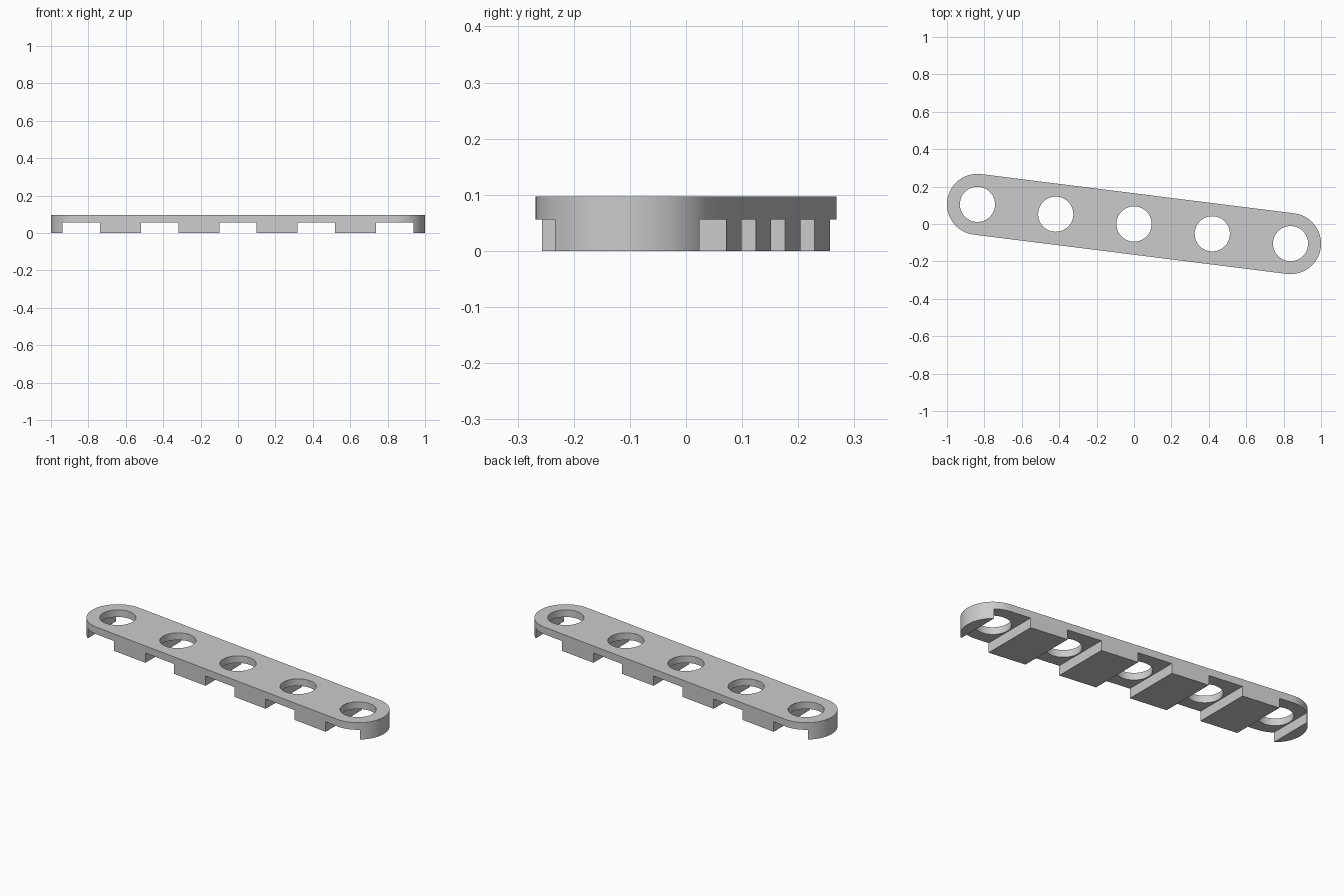
import bpy, bmesh
from math import atan2, cos, sin, pi
from mathutils import Matrix, Vector

cube = bpy.data.objects.get("Cube")
if cube:
    bpy.data.objects.remove(cube, do_unlink=True)

END = Vector((0.837, -0.105))   # centre of the right-hand rounded end
RADIUS, HEIGHT = 0.163, 0.097
HOLE_RADIUS = 0.094
SLOT_WIDTH, SLOT_HEIGHT = 0.2, 0.056
SEGMENTS = 48

grey = bpy.data.materials.new("plain grey")
grey.use_nodes = True
colour = (0.6, 0.6, 0.6, 1)
grey.diffuse_color = colour
grey.node_tree.nodes["Principled BSDF"].inputs["Base Color"].default_value = colour


def make_object(name, bm):
    mesh = bpy.data.meshes.new(name)
    bmesh.ops.recalc_face_normals(bm, faces=bm.faces)
    bm.to_mesh(mesh)
    bm.free()
    mesh.materials.append(grey)
    obj = bpy.data.objects.new(name, mesh)
    bpy.context.collection.objects.link(obj)
    return obj


# Slanted bar with rounded ends
bm = bmesh.new()
tilt = atan2(END.y, END.x)
outline = []
for centre, start in ((END, tilt - pi / 2), (-END, tilt + pi / 2)):
    for i in range(SEGMENTS + 1):
        a = start + pi * i / SEGMENTS
        outline.append(bm.verts.new((centre.x + RADIUS * cos(a), centre.y + RADIUS * sin(a), 0)))
base = bm.faces.new(outline)
top = bmesh.ops.extrude_face_region(bm, geom=[base])["geom"]
bmesh.ops.translate(bm, vec=(0, 0, HEIGHT), verts=[v for v in top if isinstance(v, bmesh.types.BMVert)])
bar = make_object("perforated_bar", bm)

# Five round holes and the wider cross slots beneath them
holes, slots = bmesh.new(), bmesh.new()
for i in range(-2, 3):
    c = END * (i / 2)
    bmesh.ops.create_cone(holes, cap_ends=True, segments=64, radius1=HOLE_RADIUS, radius2=HOLE_RADIUS,
                          depth=0.2, matrix=Matrix.Translation((c.x, c.y, 0.13)))
    bmesh.ops.create_cube(slots, size=1, matrix=Matrix.Translation((c.x, c.y, SLOT_HEIGHT - 0.1))
                          @ Matrix.Diagonal((SLOT_WIDTH, 1, 0.2, 1)))

bpy.context.view_layer.objects.active = bar
for cutter in (make_object("slot_cutter", slots), make_object("hole_cutter", holes)):
    cutter.hide_render = True
    mod = bar.modifiers.new("cut", "BOOLEAN")
    mod.operation = "DIFFERENCE"
    mod.solver = "EXACT"
    mod.object = cutter
    bpy.ops.object.modifier_apply(modifier=mod.name)
    bpy.data.objects.remove(cutter, do_unlink=True)

# Smooth round walls with crisp edges
for obj in bpy.context.selected_objects:
    obj.select_set(False)
bar.select_set(True)
bpy.ops.object.shade_smooth_by_angle(angle=pi / 6)
